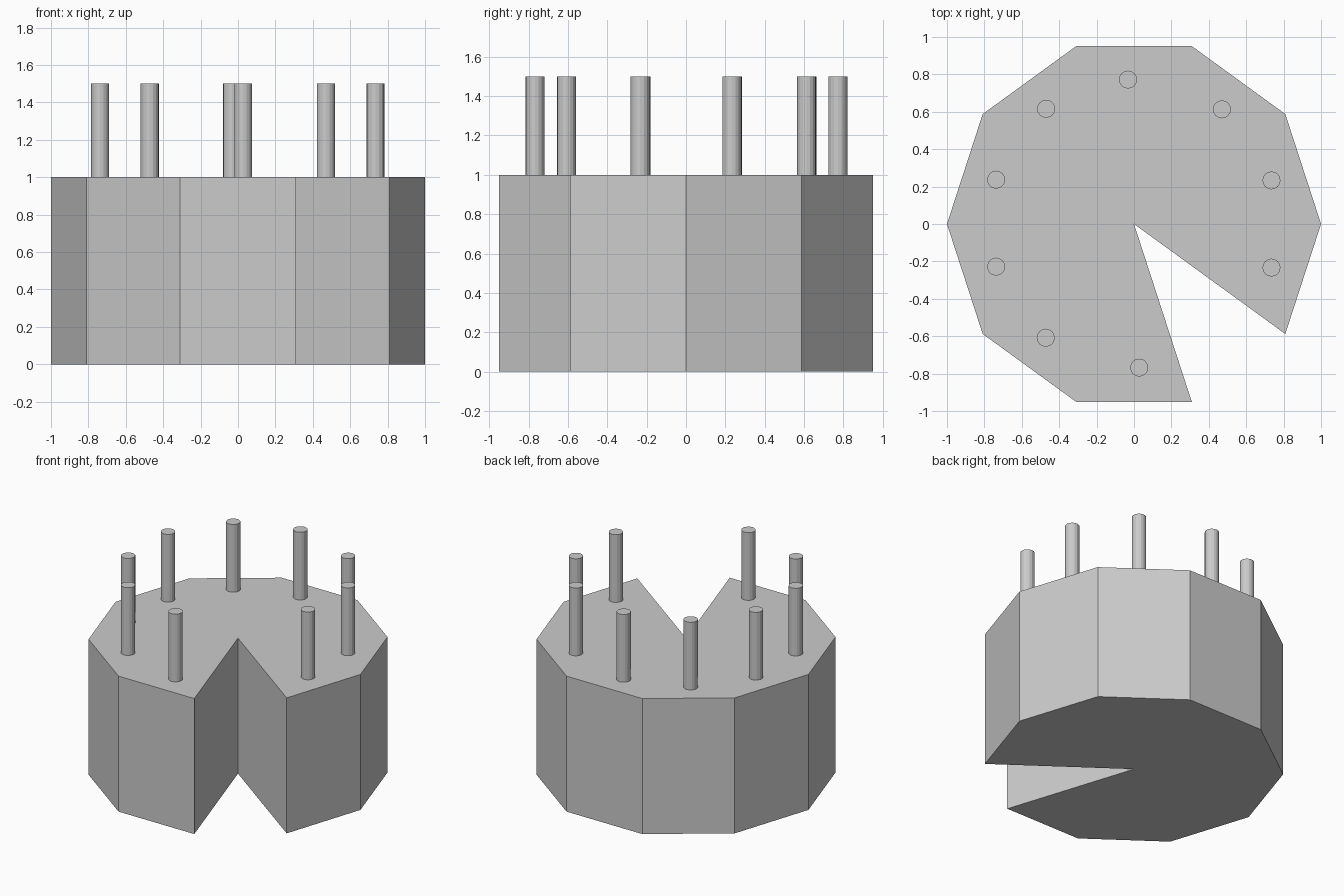
import bpy
import bmesh
from math import cos, sin, radians

default = bpy.data.objects.get("Cube")
if default:
    bpy.data.objects.remove(default, do_unlink=True)

grey = bpy.data.materials.new("plain grey")
grey.use_nodes = True
colour = (0.6, 0.6, 0.6, 1)
grey.diffuse_color = colour
grey.node_tree.nodes["Principled BSDF"].inputs["Base Color"].default_value = colour


def prism(name, outline, bottom, top):
    """Extrude a flat outline upwards into a closed solid."""
    bm = bmesh.new()
    base = bm.faces.new([bm.verts.new((x, y, bottom)) for x, y in outline])
    result = bmesh.ops.extrude_face_region(bm, geom=[base], use_keep_orig=True)
    raised = [g for g in result["geom"] if isinstance(g, bmesh.types.BMVert)]
    bmesh.ops.translate(bm, verts=raised, vec=(0, 0, top - bottom))
    bmesh.ops.recalc_face_normals(bm, faces=bm.faces)
    mesh = bpy.data.meshes.new(name)
    bm.to_mesh(mesh)
    bm.free()
    mesh.materials.append(grey)
    obj = bpy.data.objects.new(name, mesh)
    bpy.context.collection.objects.link(obj)
    return obj


def ring(radius, sides, centre=(0, 0)):
    return [(centre[0] + radius * cos(radians(360 * i / sides)),
             centre[1] + radius * sin(radians(360 * i / sides)))
            for i in range(sides)]


# Cake: ten-sided drum with one slice taken out at the front left
slice_angle = 36
rim = [(cos(radians(slice_angle * i)), sin(radians(slice_angle * i)))
       for i in range(-1, 9)]
prism("cake", [(0, 0)] + rim, 0, 1)

# Candles: one standing on each remaining slice
candle_spots = [(0.735, -0.233), (0.735, 0.233), (0.47, 0.613),
                (-0.032, 0.772), (-0.47, 0.616), (-0.737, 0.237),
                (-0.737, -0.228), (-0.472, -0.608), (0.028, -0.768)]
for number, spot in enumerate(candle_spots, 1):
    prism(f"candle_{number}", ring(0.048, 16, spot), 1, 1.5)
